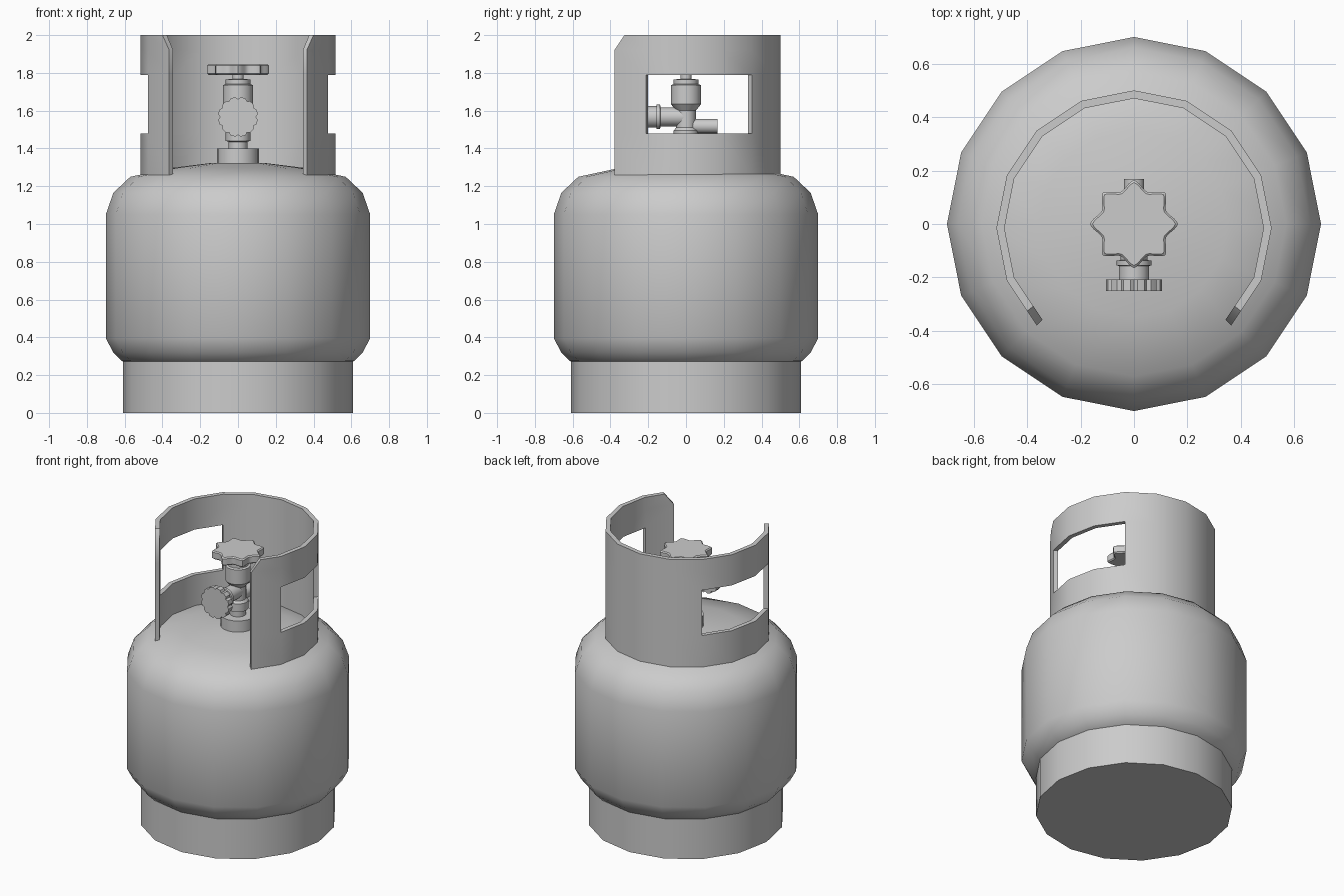
import bpy, bmesh
from math import sin, cos, pi, radians
from mathutils import Matrix, Vector

if "Cube" in bpy.data.objects:
    bpy.data.objects.remove(bpy.data.objects["Cube"])


def finish(name, bm, matrix=Matrix(), angle=38):
    bmesh.ops.recalc_face_normals(bm, faces=bm.faces)
    bm.transform(matrix)
    mesh = bpy.data.meshes.new(name)
    bm.to_mesh(mesh)
    bm.free()
    ob = bpy.data.objects.new(name, mesh)
    bpy.context.collection.objects.link(ob)
    bpy.ops.object.select_all(action='DESELECT')
    ob.select_set(True)
    bpy.context.view_layer.objects.active = ob
    bpy.ops.object.shade_smooth_by_angle(angle=radians(angle))
    return ob


def lathe(name, profile, sides=16, matrix=Matrix(), shape=lambda k: 1.0):
    """Spin (radius, height) points round z; shape scales the radius per side."""
    bm = bmesh.new()
    rings = []
    for r, z in profile:
        if r == 0:
            rings.append([bm.verts.new((0, 0, z))] * sides)
            continue
        ring = []
        for k in range(sides):
            a = 2 * pi * k / sides
            ring.append(bm.verts.new((r * shape(k) * cos(a), r * shape(k) * sin(a), z)))
        rings.append(ring)
    for lo, hi in zip(rings, rings[1:]):
        for k in range(sides):
            j = (k + 1) % sides
            quad = list(dict.fromkeys((lo[k], lo[j], hi[j], hi[k])))
            bm.faces.new(quad)
    for ring, (r, z) in ((rings[0], profile[0]), (rings[-1], profile[-1])):
        if r > 0:
            bm.faces.new(ring)
    return finish(name, bm, matrix)


# Tank and foot ring
lathe("foot_ring", [(0.61, 0), (0.61, 0.28)])
lathe("tank_body", [(0.59, 0.265), (0.615, 0.275), (0.66, 0.32), (0.7, 0.395), (0.7, 1.05),
                    (0.66, 1.165), (0.57, 1.25), (0.35, 1.297), (0.15, 1.322), (0, 1.328)])

# Guard collar: open arc with a window on each side and clipped front corners
R_OUT, R_IN, CENTRE_Y = 0.515, 0.485, -0.015
levels = [1.26, 1.48, 1.79, 1.92, 2.0]
bm = bmesh.new()
grid = []
for i in range(-6, 7):
    a = radians(22.5 * i)
    grid.append([bm.verts.new((R_OUT * sin(a), R_OUT * cos(a), z)) for z in levels])
for end, nxt in ((grid[0], grid[1]), (grid[-1], grid[-2])):
    end[-1].co = end[-1].co.lerp(nxt[-1].co, 0.32)
for i in range(12):
    in_window = i in (1, 2, 3, 8, 9, 10)
    for j in range(4):
        if not (in_window and j == 1):
            bm.faces.new((grid[i][j], grid[i + 1][j], grid[i + 1][j + 1], grid[i][j + 1]))
new = bmesh.ops.extrude_face_region(bm, geom=bm.faces[:], use_keep_orig=True)["geom"]
for v in new:
    if isinstance(v, bmesh.types.BMVert):
        v.co.x *= R_IN / R_OUT
        v.co.y *= R_IN / R_OUT
finish("guard_collar", bm, Matrix.Translation((0, CENTRE_Y, 0)))

# Valve stem
lathe("valve_base_nut", [(0.11, 1.31), (0.11, 1.40)], 20)
lathe("valve_stem", [(0.05, 1.39), (0.05, 1.435), (0.065, 1.44), (0.065, 1.495), (0.052, 1.51),
                     (0.052, 1.60), (0.08, 1.635), (0.08, 1.735), (0.065, 1.74),
                     (0.065, 1.765), (0.03, 1.768), (0.03, 1.80)])

# Eight-lobed handwheel
lathe("handwheel", [(0.155, 1.79), (0.165, 1.797), (0.165, 1.838), (0.155, 1.845)], 96,
      shape=lambda k: 1 - 0.21 * abs(sin(4 * 2 * pi * k / 96)) ** 1.4)

# Front outlet with toothed cap, and rear relief outlet
to_front = Matrix.Translation((0, 0, 1.567)) @ Matrix.Rotation(pi / 2, 4, 'X')
lathe("front_outlet", [(0.05, 0), (0.05, 0.135), (0.065, 0.137), (0.065, 0.155),
                       (0.057, 0.157), (0.057, 0.21)], 16, to_front)
lathe("outlet_cap", [(0.105, 0.207), (0.105, 0.25)], 48, to_front,
      lambda k: 0.9 if k % 4 == 0 else 1.0)
to_back = Matrix.Translation((0, 0, 1.518)) @ Matrix.Rotation(-pi / 2, 4, 'X')
lathe("relief_outlet", [(0.038, 0), (0.038, 0.168)], 16, to_back)
